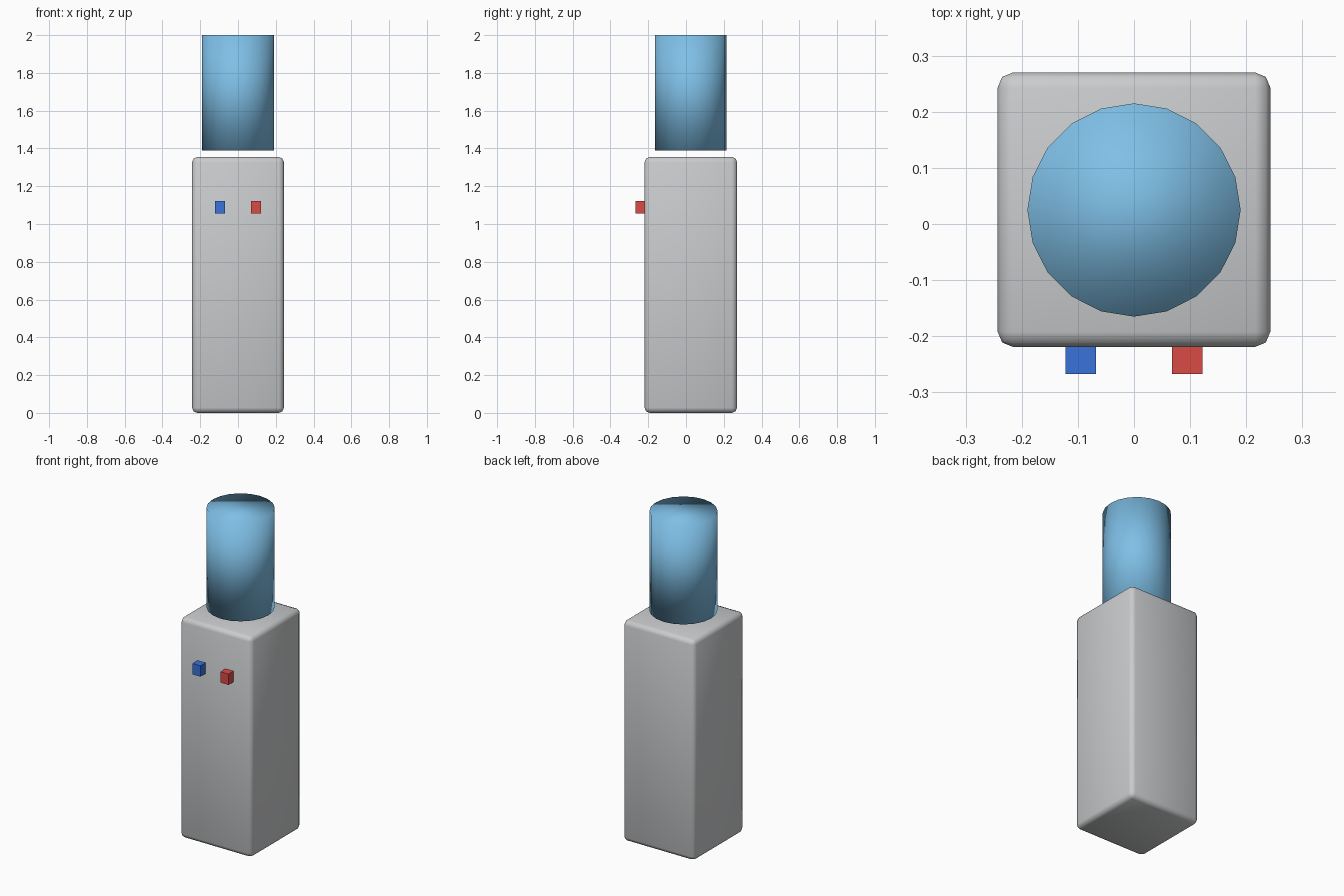
import bpy

default = bpy.data.objects.get("Cube")
if default:
    bpy.data.objects.remove(default, do_unlink=True)


def make_material(name, rgb):
    mat = bpy.data.materials.new(name)
    mat.use_nodes = True
    color = (*rgb, 1.0)
    mat.diffuse_color = color
    mat.node_tree.nodes["Principled BSDF"].inputs["Base Color"].default_value = color
    return mat


def make_box(name, low, high, mat):
    center = [(a + b) / 2 for a, b in zip(low, high)]
    bpy.ops.mesh.primitive_cube_add(size=1, location=center)
    obj = bpy.context.object
    obj.name = name
    obj.scale = [b - a for a, b in zip(low, high)]
    bpy.ops.object.transform_apply(location=False, rotation=False, scale=True)
    obj.data.materials.append(mat)
    return obj


grey = make_material("light grey plastic", (0.59, 0.6, 0.61))
water = make_material("water blue", (0.21, 0.52, 0.79))
cold = make_material("cold blue", (0.04, 0.17, 0.70))
hot = make_material("hot red", (0.70, 0.07, 0.06))

# Cabinet with softly rounded edges
cabinet = make_box("cabinet", (-0.243, -0.219, 0), (0.243, 0.27, 1.355), grey)
bevel = cabinet.modifiers.new("rounded edges", "BEVEL")
bevel.width = 0.027
bevel.segments = 2
bpy.ops.object.shade_smooth()

# Water bottle, standing just clear of the cabinet top
bpy.ops.mesh.primitive_cylinder_add(
    vertices=20, radius=0.19, depth=0.61, location=(0, 0.025, 1.695))
bottle = bpy.context.object
bottle.name = "water_bottle"
bottle.data.materials.append(water)
bpy.ops.object.shade_smooth()

# Pair of taps on the front
for name, x, mat in (("cold_tap", -0.095, cold), ("hot_tap", 0.095, hot)):
    make_box(name, (x - 0.027, -0.267, 1.055), (x + 0.027, -0.2, 1.122), mat)
